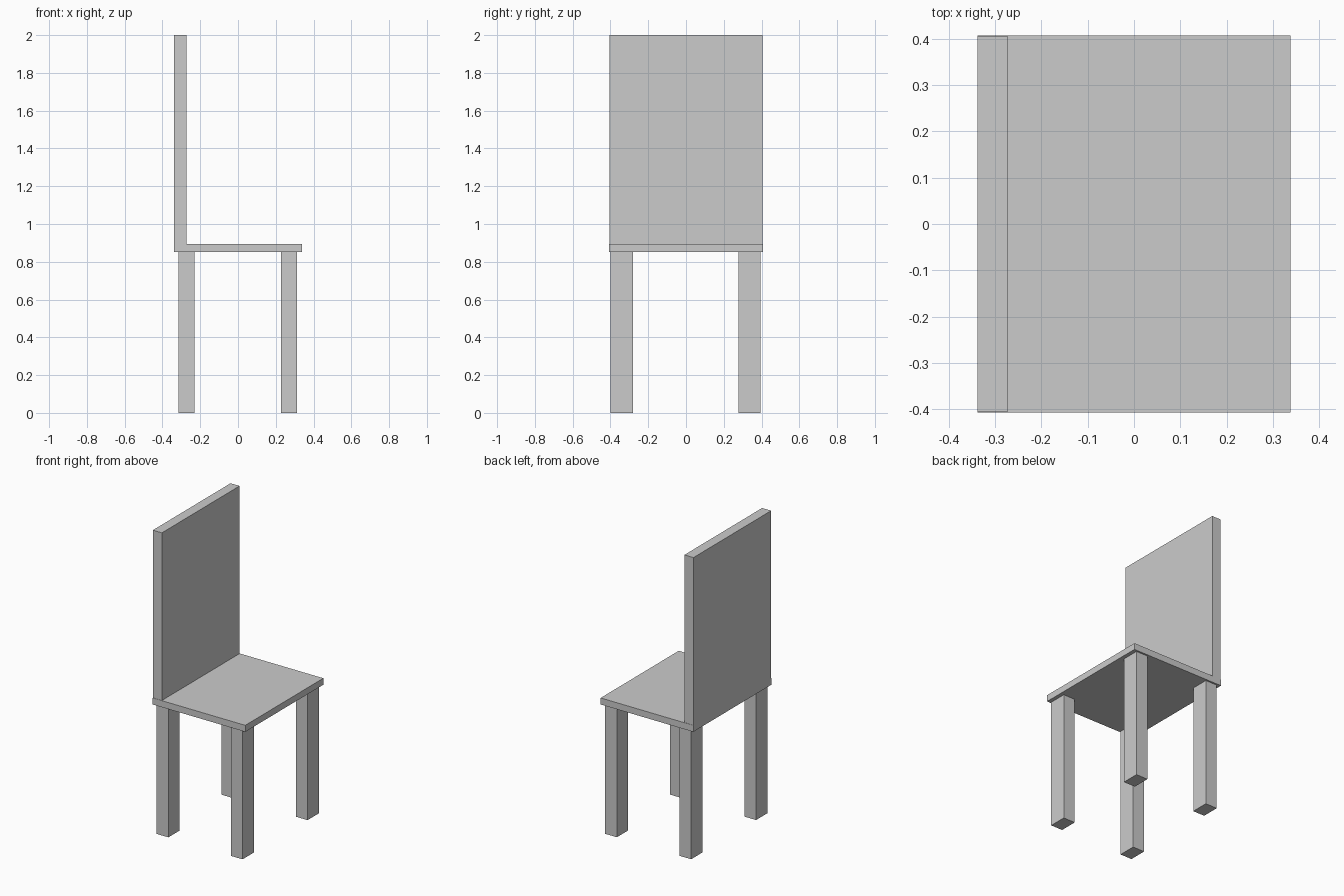
import bpy

if "Cube" in bpy.data.objects:
    bpy.data.objects.remove(bpy.data.objects["Cube"])


def box(name, lo, hi):
    """Axis-aligned box between two opposite corners."""
    centre = [(a + b) / 2 for a, b in zip(lo, hi)]
    bpy.ops.mesh.primitive_cube_add(size=1, location=centre)
    obj = bpy.context.object
    obj.name = name
    obj.scale = [b - a for a, b in zip(lo, hi)]
    bpy.ops.object.transform_apply(location=False, rotation=False, scale=True)
    return obj


SEAT_X, SEAT_Y = 0.338, 0.407
SEAT_BOTTOM, SEAT_TOP = 0.851, 0.894

# Seat slab
box("seat", (-SEAT_X, -SEAT_Y, SEAT_BOTTOM), (SEAT_X, SEAT_Y, SEAT_TOP))

# Tall backrest panel standing on the seat's -x edge
box("backrest", (-SEAT_X, -0.405, SEAT_TOP), (-0.272, 0.405, 2.0))

# Four legs
LEG_X, LEG_Y = 0.085, 0.117
for x_name, x in (("rear", -0.272), ("fore", 0.270)):
    for y_name, y in (("near", -0.340), ("far", 0.337)):
        box(f"{x_name}_{y_name}_leg",
            (x - LEG_X / 2, y - LEG_Y / 2, 0),
            (x + LEG_X / 2, y + LEG_Y / 2, SEAT_BOTTOM))
